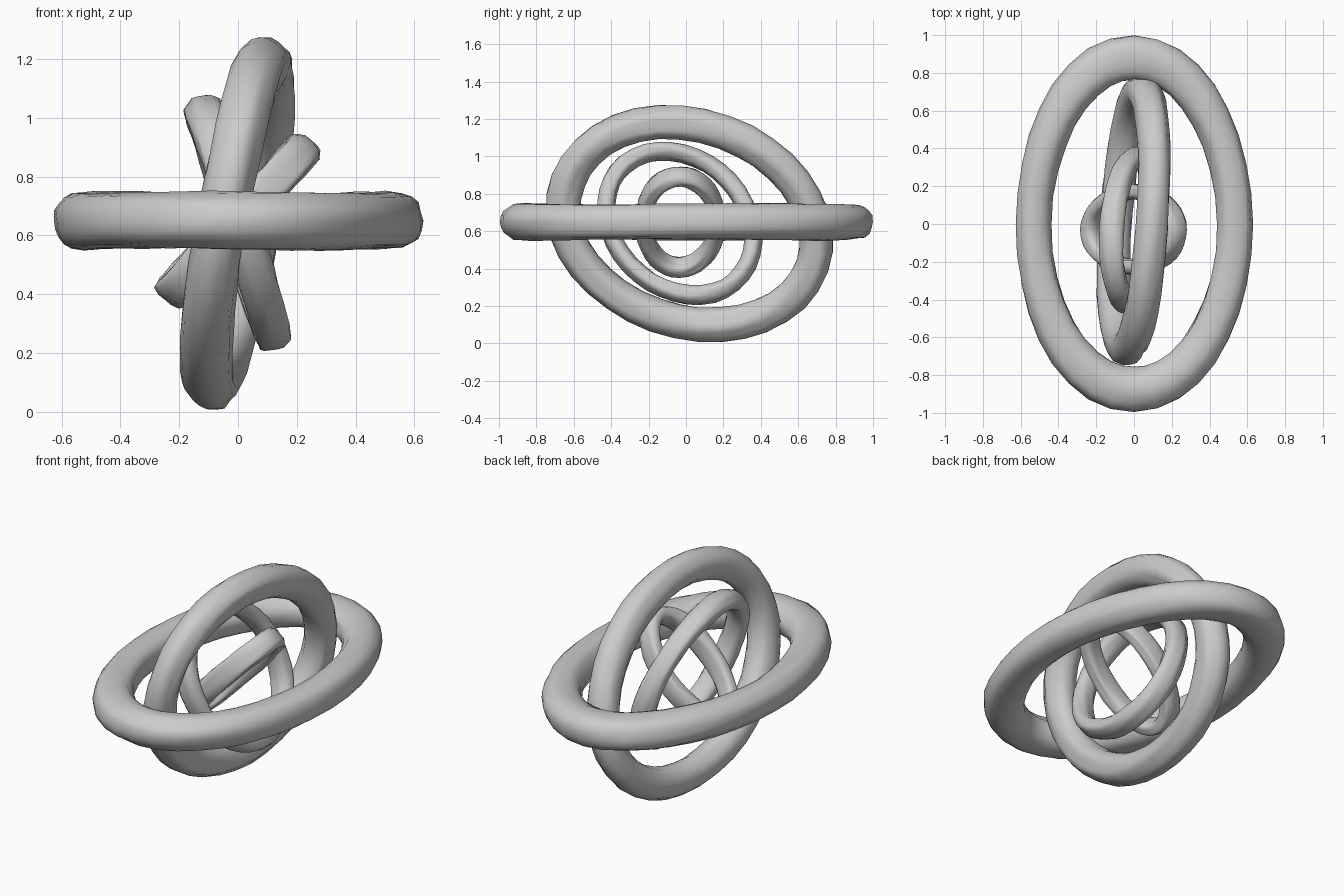
import bpy, bmesh, math, random
from mathutils import Vector

if "Cube" in bpy.data.objects:
    bpy.data.objects.remove(bpy.data.objects["Cube"])

random.seed(4)
SEG, SIDES = 36, 20


def ring(name, center, a, b, r_flat, r_normal, rough, swell=0.0, square=1.0):
    """Irregular hand-moulded tube along the ellipse center + a*cos + b*sin."""
    c, a, b = Vector(center), Vector(a), Vector(b)
    n = a.cross(b).normalized()
    flutes = [random.uniform(0.5, 1) * rough * (-1) ** (j // 2) for j in range(SIDES)]
    ph = [random.uniform(0, math.tau) for _ in range(SIDES)]

    def soft(v):  # square < 1 makes the section boxier
        return math.copysign(abs(v) ** square, v)

    bm = bmesh.new()
    loops = []
    for i in range(SEG):
        t = math.tau * i / SEG
        p = c + a * math.cos(t) + b * math.sin(t)
        tangent = (b * math.cos(t) - a * math.sin(t)).normalized()
        out = tangent.cross(n)
        rf = r_flat * (1 - swell * math.cos(2 * t))
        loop = []
        for j in range(SIDES):
            u = math.tau * j / SIDES
            # lengthwise grooves that fade in and out, plus small lumps
            s = 1 + flutes[j] * math.sin(3 * t + ph[j]) + random.uniform(-rough, rough) * 0.35
            loop.append(bm.verts.new(p + (out * rf * soft(math.cos(u)) + n * r_normal * soft(math.sin(u))) * s))
        loops.append(loop)
    for i in range(SEG):
        l0, l1 = loops[i], loops[(i + 1) % SEG]
        for j in range(SIDES):
            k = (j + 1) % SIDES
            bm.faces.new((l0[j], l0[k], l1[k], l1[j]))
    bmesh.ops.recalc_face_normals(bm, faces=bm.faces)
    for f in bm.faces:
        f.smooth = True
    me = bpy.data.meshes.new(name)
    bm.to_mesh(me)
    bm.free()
    ob = bpy.data.objects.new(name, me)
    bpy.context.collection.objects.link(ob)
    return ob


# Level outer ring, thicker at front and back
ring("outer_ring", (0, 0, 0.65), (0.533, 0, 0), (0, 0.88, 0), 0.106, 0.096, 0.06, 0.11, 0.9)
# Large upright ring, leaning right at the top
ring("large_upright_ring", (0, 0.02, 0.64), (0.05, 0.675, -0.05), (0.095, -0.05, 0.54), 0.091, 0.086, 0.07)
# Middle ring, leaning left at the top
ring("middle_ring", (0, -0.035, 0.643), (0.005, 0.39, -0.035), (-0.12, -0.05, 0.385), 0.047, 0.063, 0.1, 0, 0.85)
# Small inner ring, tilted steeply to the right
ring("small_inner_ring", (0, -0.03, 0.65), (0.0, 0.20, 0.0), (0.222, 0.0, 0.242), 0.041, 0.062, 0.1, 0, 0.7)
